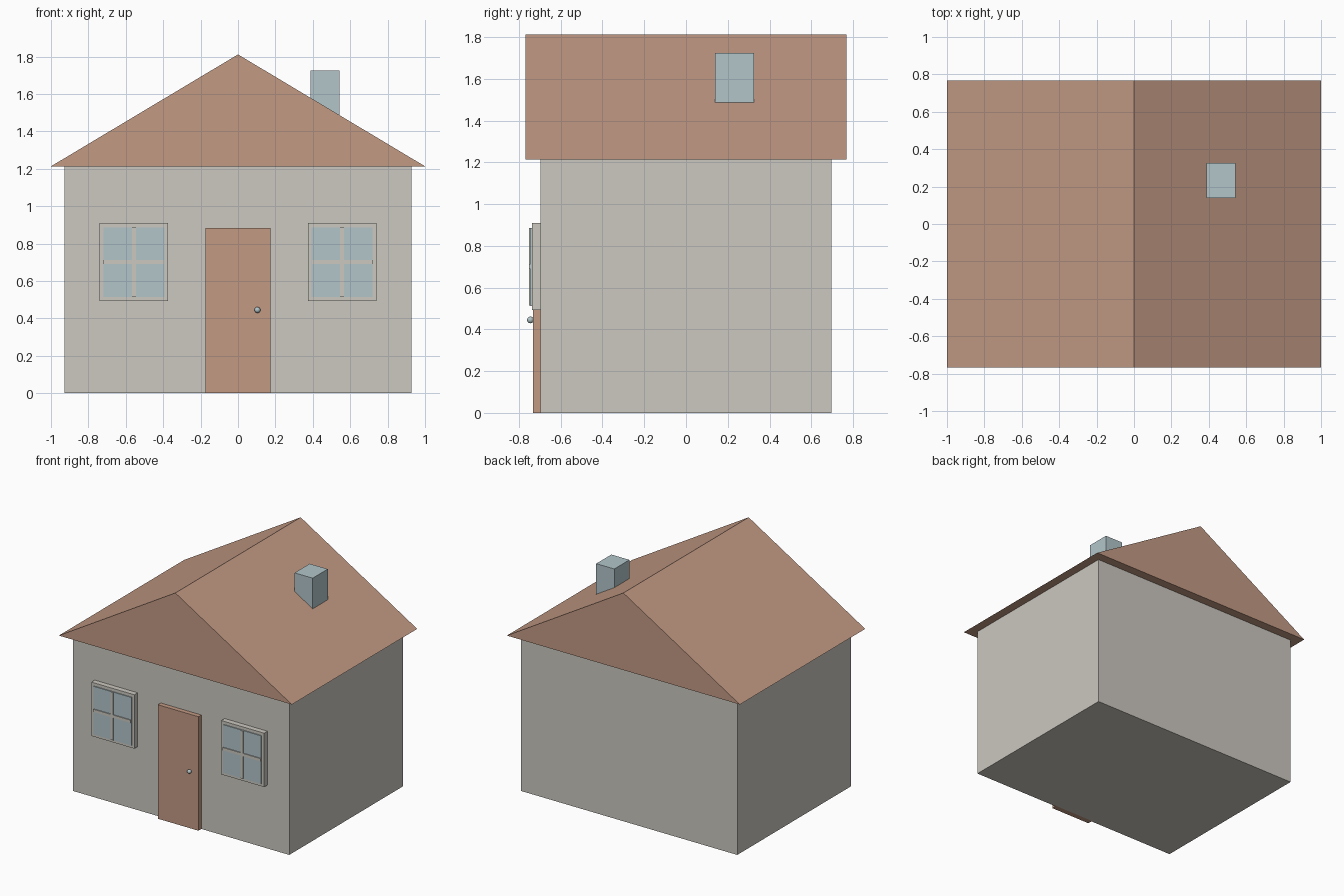
import bpy, bmesh

if "Cube" in bpy.data.objects:
    bpy.data.objects.remove(bpy.data.objects["Cube"])


def material(name, r, g, b):
    lin = [((c / 255 + 0.055) / 1.055) ** 2.4 for c in (r, g, b)]
    m = bpy.data.materials.new(name)
    m.diffuse_color = (*lin, 1)
    m.use_nodes = True
    m.node_tree.nodes["Principled BSDF"].inputs["Base Color"].default_value = m.diffuse_color
    return m


STONE = material("warm grey wall", 204, 200, 192)
CLAY = material("clay brown", 195, 154, 132)
BLUE = material("pale blue grey", 178, 197, 201)


def add_object(name, bm, mat):
    mesh = bpy.data.meshes.new(name)
    bmesh.ops.recalc_face_normals(bm, faces=bm.faces)
    bm.to_mesh(mesh)
    bm.free()
    mesh.materials.append(mat)
    ob = bpy.data.objects.new(name, mesh)
    bpy.context.collection.objects.link(ob)
    return ob


def box(name, x, y, z, mat):
    """Box from (min, max) ranges on each axis."""
    bm = bmesh.new()
    bmesh.ops.create_cube(bm, size=1)
    for v in bm.verts:
        v.co = [r[0] if c < 0 else r[1] for c, r in zip(v.co, (x, y, z))]
    return add_object(name, bm, mat)


# Walls
box("walls", (-0.928, 0.928), (-0.697, 0.697), (0, 1.213), STONE)

# Roof: triangular profile extruded along y
bm = bmesh.new()
profile = [(-1, 1.213), (1, 1.213), (0, 1.811)]
gable = bm.faces.new([bm.verts.new((x, -0.768, z)) for x, z in profile])
ext = bmesh.ops.extrude_face_region(bm, geom=[gable], use_keep_orig=True)
moved = [g for g in ext["geom"] if isinstance(g, bmesh.types.BMVert)]
bmesh.ops.translate(bm, verts=moved, vec=(0, 1.536, 0))
add_object("roof", bm, CLAY)

# Chimney, sunk into the right slope
box("chimney", (0.388, 0.543), (0.14, 0.325), (1.40, 1.724), BLUE)

# Door and round knob
box("door", (-0.174, 0.174), (-0.733, -0.69), (0, 0.884), CLAY)
bm = bmesh.new()
bmesh.ops.create_uvsphere(bm, u_segments=16, v_segments=10, radius=0.016)
for f in bm.faces:
    f.smooth = True
knob = add_object("door_knob", bm, BLUE)
knob.location = (0.104, -0.745, 0.445)

# Windows: frame block, glass plate and crossed bars on each side of the door
for side, cx in (("left", -0.557), ("right", 0.557)):
    def span(half):
        return (cx - half, cx + half)
    box(f"{side}_window_frame", span(0.184), (-0.738, -0.69), (0.492, 0.910), STONE)
    box(f"{side}_window_glass", span(0.163), (-0.745, -0.737), (0.513, 0.886), BLUE)
    box(f"{side}_window_upright_bar", span(0.011), (-0.752, -0.742), (0.515, 0.885), STONE)
    box(f"{side}_window_cross_bar", span(0.162), (-0.752, -0.742), (0.690, 0.712), STONE)
